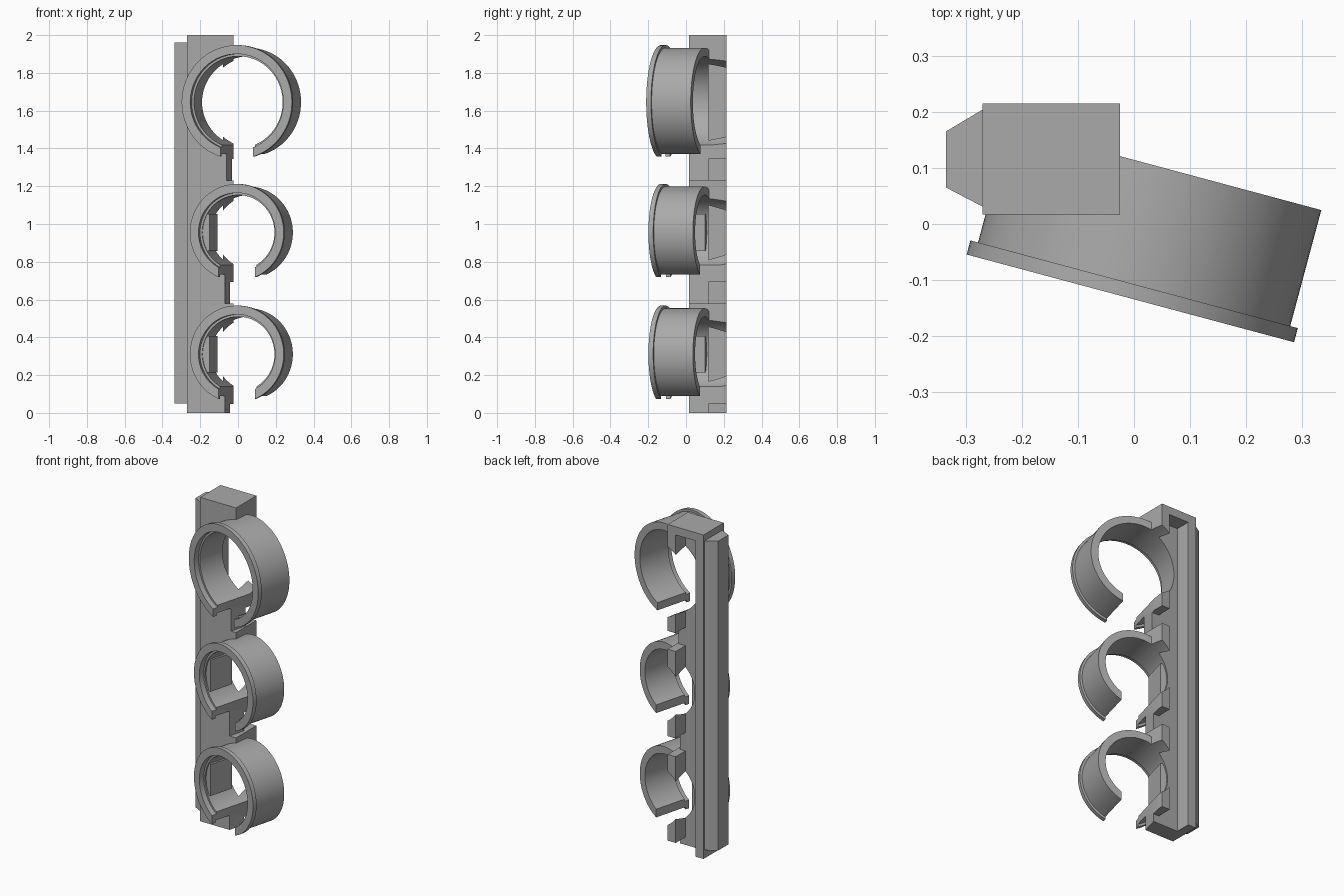
import bpy, math
from mathutils import Matrix, Vector

if "Cube" in bpy.data.objects:
    bpy.data.objects.remove(bpy.data.objects["Cube"], do_unlink=True)

mat = bpy.data.materials.new("plain_grey")
mat.use_nodes = True
grey = (0.4, 0.4, 0.4, 1)
mat.diffuse_color = grey
mat.node_tree.nodes["Principled BSDF"].inputs["Base Color"].default_value = grey

# Every ring shares one upright axis plane, turned 15 degrees
TILT = Matrix.Translation((-0.0065, -0.1325, 0)) @ Matrix.Rotation(math.radians(-15), 4, "Z")


def box(name, x, y, z, frame=Matrix()):
    bpy.ops.mesh.primitive_cube_add(size=1)
    ob = bpy.context.object
    ob.name = name
    size = Matrix.Diagonal((x[1] - x[0], y[1] - y[0], z[1] - z[0], 1))
    centre = Vector((sum(x), sum(y), sum(z))) / 2
    ob.data.transform(frame @ Matrix.Translation(centre) @ size)
    return ob


def cylinder(name, radius, y, z):
    bpy.ops.mesh.primitive_cylinder_add(vertices=96, radius=radius, depth=y[1] - y[0])
    ob = bpy.context.object
    ob.name = name
    ob.data.transform(TILT @ Matrix.Translation((0, sum(y) / 2, z)) @ Matrix.Rotation(math.pi / 2, 4, "X"))
    return ob


def combine(target, tool, operation):
    mod = target.modifiers.new(operation, "BOOLEAN")
    mod.operation, mod.solver, mod.object = operation, "EXACT", tool
    bpy.context.view_layer.objects.active = target
    bpy.ops.object.modifier_apply(modifier=mod.name)
    bpy.data.objects.remove(tool, do_unlink=True)


# Upright bar
rack = box("ring_rack", (-0.27, -0.025), (0.017, 0.215), (0, 2))

# Rings: centre height, flange radius, slot half width, slot bottom
rings = [(1.645, 0.302, 0.09, 1.23), (0.955, 0.257, 0.1, 0.58), (0.311, 0.257, 0.1, -0.065)]
for z, r, half, low in rings:
    combine(rack, cylinder("ring_body", r - 0.014, (0.01, 0.24), z), "UNION")
    combine(rack, cylinder("ring_flange", r, (0, 0.026), z), "UNION")

# Bores, front recesses and downward slots
for z, r, half, low in rings:
    combine(rack, cylinder("bore", r - 0.059, (-0.05, 0.6), z), "DIFFERENCE")
    combine(rack, cylinder("front_recess", r - 0.047, (-0.05, 0.032), z), "DIFFERENCE")
    combine(rack, box("slot", (-half, half), (-0.05, 0.6), (low, z), TILT), "DIFFERENCE")

# Cable channel in the back, with side openings below each ring
combine(rack, box("channel", (-0.215, -0.08), (0.12, 0.3), (-0.1, 1.95)), "DIFFERENCE")
for z, r, half, low in rings:
    combine(rack, box("side_opening", (-0.1, 0.02), (0.12, 0.3), (low, low + 0.113)), "DIFFERENCE")

# Flat pads inside the two small rings
for z, r, half, low in rings[1:]:
    combine(rack, box("pad", (-0.215, -0.16), (0.04, 0.198), (z - 0.097, z + 0.097), TILT), "UNION")

# Tapered rail along the side
rail = box("side_rail", (-0.335, -0.268), (0.03, 0.205), (0.05, 1.96))
for v in rail.data.vertices:
    if v.co.x < -0.3:
        v.co.y = 0.065 if v.co.y < 0.1 else 0.165

for ob in (rack, rail):
    ob.data.materials.clear()
    ob.data.materials.append(mat)
    for p in ob.data.polygons:
        p.material_index = 0
    bpy.ops.object.select_all(action="DESELECT")
    ob.select_set(True)
    bpy.context.view_layer.objects.active = ob
    bpy.ops.object.shade_smooth_by_angle(angle=math.radians(25))
